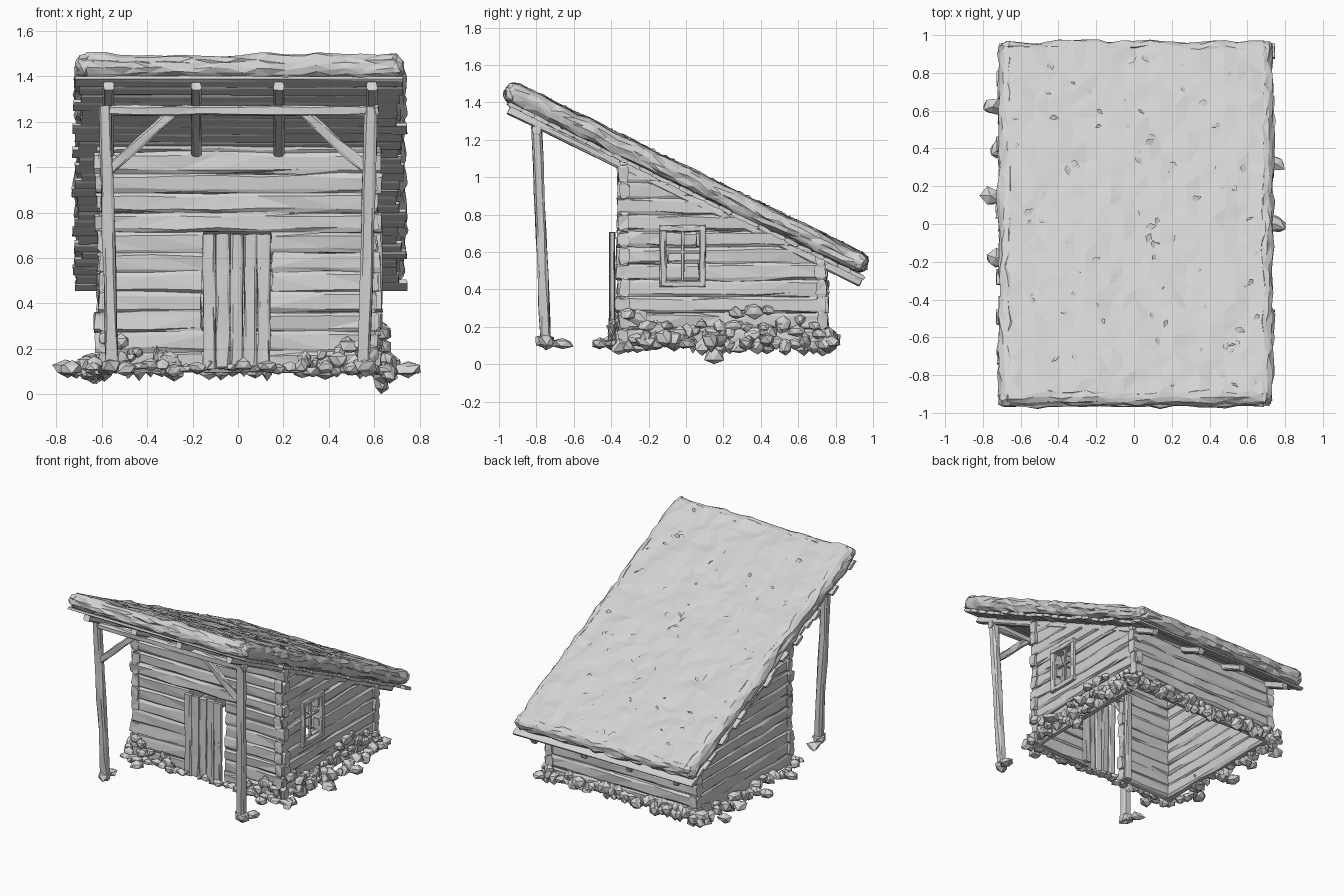
import bpy, bmesh, math, random
from mathutils import Vector, Matrix, noise

random.seed(4)
R = random.uniform
if "Cube" in bpy.data.objects:
    bpy.data.objects.remove(bpy.data.objects["Cube"])

grey = bpy.data.materials.new("weathered_grey")
grey.use_nodes = True
colour = (0.65, 0.65, 0.65, 1)
grey.diffuse_color = colour
grey.node_tree.nodes["Principled BSDF"].inputs["Base Color"].default_value = colour

PITCH = math.atan(0.49)
UP = Vector((0, math.sin(PITCH), math.cos(PITCH)))
X, Y, Z = Vector((1, 0, 0)), Vector((0, 1, 0)), Vector((0, 0, 1))


def roof_frame(height):
    return Matrix.Translation((0, 0, height)) @ Matrix.Rotation(-PITCH, 4, 'X')


def finish(bm, name):
    bmesh.ops.recalc_face_normals(bm, faces=bm.faces)
    bmesh.ops.triangulate(bm, faces=bm.faces)
    mesh = bpy.data.meshes.new(name)
    bm.to_mesh(mesh)
    bm.free()
    mesh.materials.append(grey)
    obj = bpy.data.objects.new(name, mesh)
    bpy.context.collection.objects.link(obj)


def beam(bm, a, b, out, thick, high, rough=0.004, segs=4):
    """Rough-hewn timber from a to b with a chamfered section."""
    a, b = Vector(a), Vector(b)
    along = (b - a).normalized()
    side = along.cross(out).normalized()
    out = side.cross(along)
    section = [(s * p, t * q) for s, t, p, q in (
        (1, 1, .5, .32), (1, 1, .3, .5), (-1, 1, .3, .5), (-1, 1, .5, .32),
        (-1, -1, .5, .32), (-1, -1, .3, .5), (1, -1, .3, .5), (1, -1, .5, .32))]
    rings = []
    for i in range(segs + 1):
        centre = a.lerp(b, i / segs)
        rings.append([bm.verts.new(
            centre + out * (p * thick + R(-rough, rough))
            + side * (q * high + R(-rough, rough))
            + along * R(-rough, rough)) for p, q in section])
    n = len(section)
    for r, s in zip(rings, rings[1:]):
        for j in range(n):
            bm.faces.new((r[j], r[(j + 1) % n], s[(j + 1) % n], s[j]))
    bm.faces.new(rings[0])
    bm.faces.new(rings[-1])


def rock(bm, centre, size):
    made = bmesh.ops.create_icosphere(bm, subdivisions=1, radius=1)["verts"]
    turn = Matrix.Rotation(R(0, 6), 3, 'Z')
    for v in made:
        p = turn @ (v.co * R(0.7, 1.25))
        v.co = Vector(centre) + Vector(p[i] * size[i] for i in range(3))
        v.co.z = max(v.co.z, 0)


# Log walls, with gaps for the door and the window
ROW, BASE = 0.0875, 0.1


def wall(name, point, out, start, end, rows, gap=None):
    bm = bmesh.new()
    for i in range(rows):
        z = BASE + ROW * (i + 0.5)
        spans = [(start, end)]
        if gap and gap[2] <= i < gap[3]:
            spans = [(start, gap[0]), (gap[1], end)]
        for s, e in spans:
            wobble = out * R(-0.006, 0.006)
            beam(bm, point(s - R(0, .025), z) + wobble, point(e + R(0, .025), z) + wobble,
                 out, 0.055, ROW * R(0.95, 1.1), 0.006, max(2, int((e - s) / 0.16)))
    # Trim to the roof slope
    bmesh.ops.bisect_plane(bm, geom=bm.verts[:] + bm.edges[:] + bm.faces[:],
                           plane_co=(0, 0, 0.93), plane_no=UP, clear_outer=True)
    bmesh.ops.holes_fill(bm, edges=[e for e in bm.edges if e.is_boundary])
    finish(bm, name)


wall("front_wall", lambda s, z: Vector((s, -0.33, z)), -Y, -0.61, 0.61, 12, (-0.17, 0.16, 0, 7))
wall("back_wall", lambda s, z: Vector((s, 0.72, z)), Y, -0.61, 0.61, 6)
wall("left_wall", lambda s, z: Vector((0.585, s, z)), X, -0.35, 0.74, 12, (-0.11, 0.08, 4, 7))
wall("right_wall", lambda s, z: Vector((-0.585, s, z)), -X, -0.35, 0.74, 12)

# Plank door and its inner jambs
bm = bmesh.new()
for i in range(5):
    x = -0.126 + 0.06 * i
    beam(bm, (x, -0.395, 0.12 + R(-.01, .01)), (x, -0.395, 0.705), -Y, 0.03, 0.056, 0.003)
finish(bm, "door")
bm = bmesh.new()
for x in (-0.19, 0.18):
    beam(bm, (x, -0.29, BASE), (x, -0.29, 0.76), -Y, 0.03, 0.05, 0.003)
finish(bm, "door_jambs")

# Window frame with crossed glazing bars
bm = bmesh.new()
for y in (-0.123, 0.087):
    beam(bm, (0.62, y, 0.42), (0.62, y, 0.74), X, 0.03, 0.034, 0.002)
for z in (0.43, 0.725):
    beam(bm, (0.62, -0.14, z), (0.62, 0.105, z), X, 0.03, 0.034, 0.002)
beam(bm, (0.6, -0.018, 0.43), (0.6, -0.018, 0.725), X, 0.02, 0.016, 0.001)
beam(bm, (0.6, -0.12, 0.6), (0.6, 0.085, 0.6), X, 0.02, 0.016, 0.001)
finish(bm, "window_frame")

# Porch posts, cross beam and braces
for name, sign in (("left", 1), ("right", -1)):
    bm = bmesh.new()
    beam(bm, (sign * 0.555, -0.75, 0.1), (sign * 0.585, -0.8, 1.27), -Y, 0.055, 0.055, 0.004, 6)
    finish(bm, name + "_porch_post")
    bm = bmesh.new()
    beam(bm, (sign * 0.29, -0.8, 1.24), (sign * 0.565, -0.79, 0.99), -Y, 0.03, 0.045)
    finish(bm, name + "_porch_brace")
    bm = bmesh.new()
    rock(bm, (sign * 0.56, -0.75, 0.125), (0.055, 0.055, 0.045))
    rock(bm, (sign * 0.58, -0.66, 0.11), (0.05, 0.06, 0.03))
    finish(bm, name + "_post_stones")
bm = bmesh.new()
beam(bm, (-0.6, -0.8, 1.25), (0.62, -0.8, 1.25), -Y, 0.045, 0.045, 0.004, 8)
finish(bm, "porch_beam")

# Rafters
bm = bmesh.new()
frame = roof_frame(0.893)
for x in (-0.57, -0.185, 0.18, 0.59):
    beam(bm, frame @ Vector((x, -1.055, 0)), frame @ Vector((x, 1.04, 0)), UP, 0.042, 0.045, 0.003, 8)
finish(bm, "rafters")

# Roof boards with ragged ends
bm = bmesh.new()
frame = roof_frame(0.927)
count = 27
for i in range(count):
    y = -1.02 + 2.04 * i / (count - 1)
    beam(bm, frame @ Vector((-0.71 + R(-.025, .025), y, 0)),
         frame @ Vector((0.72 + R(-.025, .025), y, 0)), UP, 0.022, 0.084, 0.003, 3)
finish(bm, "roof_boards")

# Lumpy sod covering: rounded slab, sliced and roughened
bm = bmesh.new()
bmesh.ops.create_cube(bm, size=1, matrix=Matrix.Diagonal((1.45, 2.14, 0.105, 1)))
bmesh.ops.bevel(bm, geom=bm.edges[:], offset=0.047, segments=3, profile=0.5, affect='EDGES')
for axis, half, cuts in ((X, 0.67, 21), (Y, 1.01, 31)):
    for i in range(cuts):
        at = axis * (half * (2 * i / (cuts - 1) - 1))
        bmesh.ops.bisect_plane(bm, geom=bm.verts[:] + bm.edges[:] + bm.faces[:],
                               plane_co=at, plane_no=axis)
for v in bm.verts:
    v.co += noise.noise_vector(v.co * 9) * 0.016
    v.co += Vector((R(-1, 1), R(-1, 1), R(-.5, .5))) * 0.008
    v.co.x += 0.01
bm.transform(roof_frame(0.995))
finish(bm, "sod_roof")

# Low tufts scattered on the sod
bm = bmesh.new()
for i in range(110):
    c = Vector((R(-0.66, 0.68), R(-0.98, 0.98), 0.05))
    d = Vector((R(-1, 1), R(-1, 1), 0)).normalized() * R(0.02, 0.04)
    w = Vector((-d.y, d.x, 0)) * 0.5
    a, b, t, e = [bm.verts.new(p) for p in (c - d, c + d, c + w + Z * R(.006, .018), c - w)]
    for f in ((a, b, t), (b, e, t), (e, a, t), (a, e, b)):
        bm.faces.new(f)
bm.transform(roof_frame(0.995))
finish(bm, "sod_tufts")

# Foundation stones along every wall
bm = bmesh.new()
for sign in (1, -1):
    for i in range(24):
        y = -0.36 + 1.14 * i / 23
        rock(bm, (sign * R(0.6, 0.67), y, R(0.09, 0.14)), (R(.03, .06), R(.03, .06), R(.03, .055)))
    for i in range(26):
        x = -0.64 + 1.28 * i / 25
        rock(bm, (x, R(0.73, 0.77), R(0.1, 0.16)), (R(.03, .055), R(.03, .05), R(.03, .05)))
        if sign > 0:
            rock(bm, (x, R(-0.41, -0.37), R(0.1, 0.13)), (R(.03, .05), R(.025, .045), R(.02, .035)))
for x, y in ((-.75, .62), (-.71, .4), (-.76, .15), (-.73, -.18), (.75, .32), (.75, 0)):
    rock(bm, (x, y, 0.11), (0.055, 0.05, 0.035))
rock(bm, (0.63, 0.15, 0.045), (0.04, 0.06, 0.05))
for x in (-0.5, 0.5):
    rock(bm, (x, -0.46, 0.11), (0.05, 0.045, 0.03))
finish(bm, "foundation_stones")

# Ragged plants heaped against the walls
bm = bmesh.new()
for i in range(34):
    y = R(-0.34, 0.74)
    top = 0.18 + 0.12 * abs(math.sin(4 * y))
    rock(bm, (R(0.61, 0.65), y, R(0.14, top)), (R(.02, .035), R(.03, .055), R(.025, .05)))
for sign in (1, -1):
    for i in range(16):
        t = R(0, 1)
        rock(bm, (sign * (0.62 - 0.34 * t), R(-0.4, -0.36), R(0.12, 0.28 - 0.13 * t)),
             (R(.02, .045), R(.015, .03), R(.02, .045)))
finish(bm, "wall_plants")
